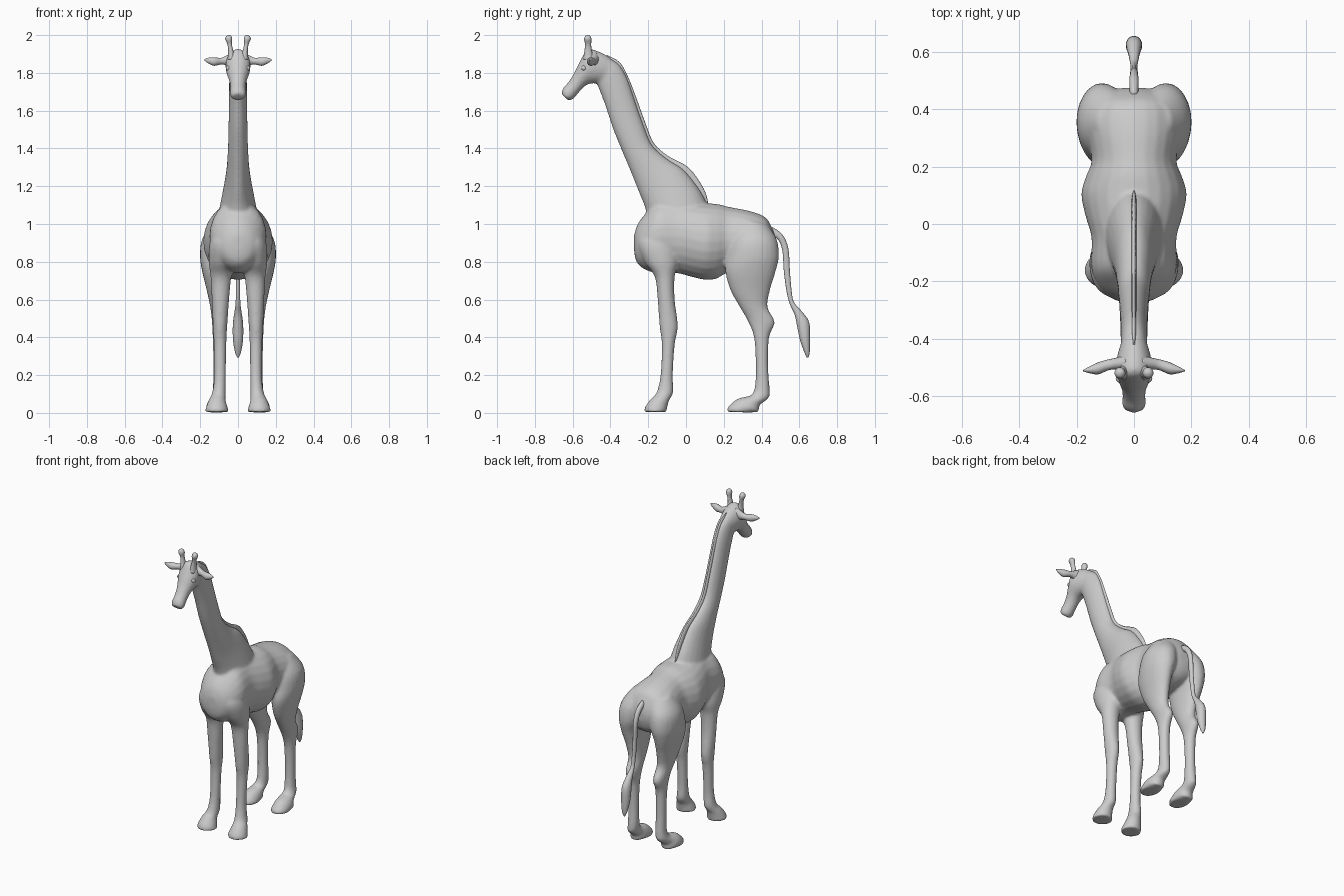
import bpy, bmesh, math
from mathutils import Vector


def smooth_rows(rows, n=4):
    """Catmull-Rom subdivision of a list of ring descriptions."""
    out = []
    for i in range(len(rows) - 1):
        a, b, c, d = (rows[max(i - 1, 0)], rows[i], rows[i + 1], rows[min(i + 2, len(rows) - 1)])
        for k in range(n):
            t = k / n
            out.append([0.5 * (2 * q + (r - p) * t + (2 * p - 5 * q + 4 * r - s) * t * t
                               + (3 * q - p - 3 * r + s) * t ** 3) for p, q, r, s in zip(a, b, c, d)])
    return out + [list(rows[-1])]


def loft(bm, rings, sides=24):
    """Skin elliptical rings given as (centre, axis u, axis v), capped at both ends."""
    loops = []
    for c, u, v in rings:
        loops.append([bm.verts.new(c + u * math.cos(2 * math.pi * j / sides)
                                   + v * math.sin(2 * math.pi * j / sides)) for j in range(sides)])
    for a, b in zip(loops, loops[1:]):
        for j in range(sides):
            k = (j + 1) % sides
            bm.faces.new((a[j], a[k], b[k], b[j]))
    bm.faces.new(loops[0])
    bm.faces.new(loops[-1])


def side_loft(bm, rows, s=1, sides=24):
    """Rows: first edge (y, z), second edge (y, z), half width, x centre."""
    rows = [list(r) + [0] * (6 - len(r)) for r in rows]
    rings = []
    for y1, z1, y2, z2, w, x in smooth_rows(rows):
        p, q = Vector((s * x, y1, z1)), Vector((s * x, y2, z2))
        rings.append(((p + q) / 2, (p - q) / 2, Vector((max(w, .001), 0, 0))))
    loft(bm, rings, sides)


def finish(bm, name, voxel=None):
    bmesh.ops.recalc_face_normals(bm, faces=bm.faces[:])
    me = bpy.data.meshes.new(name)
    bm.to_mesh(me)
    bm.free()
    for p in me.polygons:
        p.use_smooth = True
    ob = bpy.data.objects.new(name, me)
    bpy.context.collection.objects.link(ob)
    if voxel:
        m = ob.modifiers.new("fuse", 'REMESH')
        m.mode, m.voxel_size, m.use_smooth_shade = 'VOXEL', voxel, True
        m = ob.modifiers.new("soften", 'SMOOTH')
        m.factor, m.iterations = 0.5, 4
    return ob


# Trunk, neck, head and legs fused into one skin
TRUNK = [(-.275, .86, -.275, .94, .03), (-.262, .80, -.255, 1.0, .08), (-.22, .76, -.21, 1.06, .125),
         (-.15, .74, -.15, 1.12, .15), (-.05, .74, -.05, 1.13, .148), (.03, .72, .03, 1.12, .17),
         (.10, .705, .11, 1.11, .184), (.16, .71, .17, 1.105, .168), (.22, .74, .23, 1.09, .148),
         (.33, .74, .34, 1.068, .165), (.41, .76, .42, 1.035, .15), (.455, .8, .46, .97, .1),
         (.475, .86, .475, .92, .04)]
NECK = [(-.20, .98, .13, 1.06, .11), (-.215, 1.08, .08, 1.17, .09), (-.25, 1.17, -.01, 1.285, .07),
        (-.29, 1.27, -.10, 1.345, .059), (-.34, 1.39, -.18, 1.42, .053), (-.385, 1.5, -.23, 1.54, .05),
        (-.425, 1.62, -.275, 1.67, .048), (-.455, 1.70, -.31, 1.77, .047), (-.48, 1.76, -.35, 1.84, .046),
        (-.50, 1.8, -.40, 1.875, .045)]
HEAD = [(-.38, 1.80, -.37, 1.85, .025), (-.42, 1.75, -.41, 1.885, .045), (-.475, 1.745, -.46, 1.912, .06),
        (-.51, 1.742, -.52, 1.925, .066), (-.535, 1.73, -.562, 1.86, .055), (-.56, 1.705, -.592, 1.80, .043),
        (-.585, 1.675, -.622, 1.752, .04), (-.605, 1.657, -.65, 1.72, .042), (-.625, 1.655, -.66, 1.69, .034)]
FRONT_LEG = [(-.22, 1.0, -.06, 1.0, .05, .06), (-.255, .9, -.05, .9, .075, .075), (-.22, .8, -.04, .8, .07, .085),
             (-.165, .72, -.06, .72, .055, .09), (-.15, .6, -.06, .6, .046, .093),
             (-.14, .46, -.043, .46, .038, .095), (-.128, .36, -.06, .36, .033, .095),
             (-.135, .2, -.07, .2, .031, .095), (-.155, .11, -.068, .11, .036, .10),
             (-.185, .075, -.09, .065, .044, .11), (-.215, .035, -.10, .025, .057, .112),
             (-.222, .005, -.102, .005, .062, .112)]
HIND_LEG = [(.29, 1.02, .43, 1.0, .06, .07), (.24, .92, .48, .92, .09, .10), (.218, .83, .492, .83, .088, .113),
            (.208, .75, .475, .75, .07, .12), (.235, .65, .445, .65, .054, .112), (.285, .56, .432, .56, .043, .104),
            (.325, .49, .47, .48, .038, .10), (.36, .40, .44, .40, .034, .10), (.37, .25, .435, .25, .031, .10),
            (.365, .14, .442, .13, .033, .10), (.345, .095, .438, .08, .036, .105),
            (.30, .082, .39, .04, .045, .11), (.265, .07, .385, .006, .054, .113),
            (.222, .03, .36, .004, .056, .113), (.218, .006, .34, .002, .05, .113)]
bm = bmesh.new()
for part in (TRUNK, NECK, HEAD):
    side_loft(bm, part)
for s in (-1, 1):
    side_loft(bm, FRONT_LEG, s)
    side_loft(bm, HIND_LEG, s)
finish(bm, "body_skin", 0.009)

# Mane: thin ridge from withers to crown
bm = bmesh.new()
side_loft(bm, [(.06, 1.08, .12, 1.10, .006), (.03, 1.14, .095, 1.185, .010), (-.02, 1.2, .015, 1.297, .010),
               (-.12, 1.3, -.095, 1.36, .009), (-.20, 1.39, -.17, 1.428, .009), (-.25, 1.52, -.215, 1.535, .009),
               (-.30, 1.65, -.262, 1.665, .009), (-.34, 1.76, -.305, 1.775, .009),
               (-.38, 1.83, -.35, 1.855, .008), (-.43, 1.86, -.42, 1.895, .005)], sides=12)
finish(bm, "mane")

# Tail with tuft
bm = bmesh.new()
side_loft(bm, [(.44, .94, .455, .985, .015), (.485, .92, .51, .945, .016), (.51, .86, .542, .87, .014),
               (.518, .75, .55, .75, .012), (.533, .64, .56, .64, .012), (.55, .575, .572, .585, .013),
               (.575, .52, .615, .535, .020), (.59, .45, .652, .48, .028), (.605, .38, .657, .39, .027),
               (.627, .32, .655, .32, .016), (.64, .293, .648, .293, .004)], sides=14)
finish(bm, "tail")

for s, label in ((-1, "left"), (1, "right")):
    # Horns with knobbed tips
    bm = bmesh.new()
    side_loft(bm, [(-.545, 1.87, -.485, 1.87, .022, .034), (-.538, 1.915, -.498, 1.915, .014, .038),
                   (-.534, 1.95, -.502, 1.95, .012, .044), (-.54, 1.978, -.50, 1.978, .019, .049),
                   (-.534, 1.994, -.506, 1.994, .014, .049), (-.523, 2.0, -.517, 2.0, .003, .048)], s, 14)
    finish(bm, "horn_" + label)

    # Ears
    bm = bmesh.new()
    ear = [(.03, -.485, 1.865, .03, .045), (.06, -.487, 1.866, .021, .027), (.09, -.492, 1.862, .019, .018),
           (.125, -.504, 1.86, .021, .023), (.155, -.509, 1.865, .012, .016), (.178, -.512, 1.869, .002, .004)]
    loft(bm, [(Vector((s * x, y, z)), Vector((0, a, 0)), Vector((0, 0, b)))
              for x, y, z, a, b in smooth_rows(ear)], 14)
    finish(bm, "ear_" + label)

    # Eyes
    bm = bmesh.new()
    bmesh.ops.create_uvsphere(bm, u_segments=12, v_segments=8, radius=.014)
    bmesh.ops.translate(bm, verts=bm.verts[:], vec=(s * .05, -.54, 1.825))
    finish(bm, "eye_" + label)
